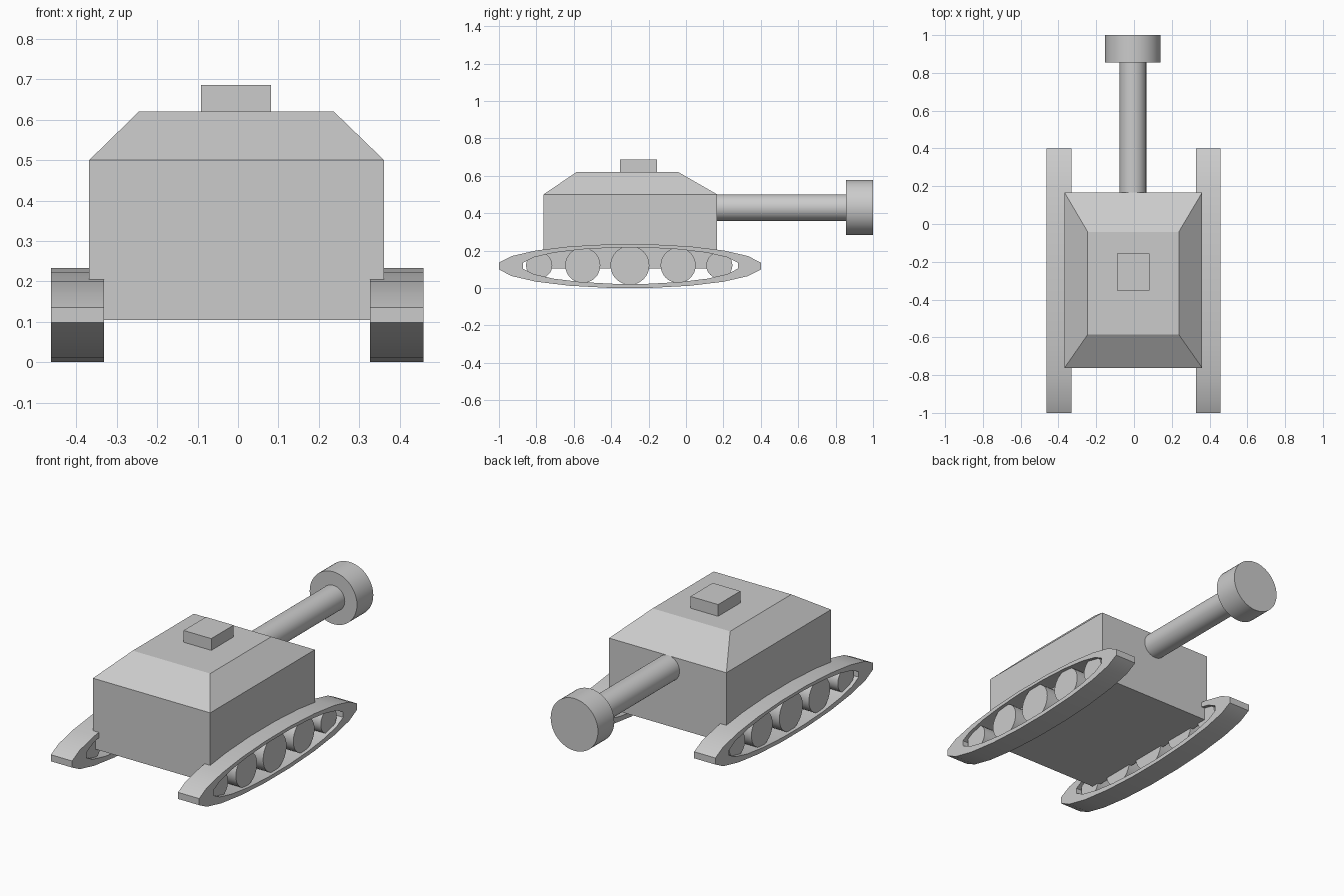
import bpy, bmesh, math

if "Cube" in bpy.data.objects:
    bpy.data.objects.remove(bpy.data.objects["Cube"])

CX = -0.004  # body centre line


def make(name, verts, faces, smooth=False):
    me = bpy.data.meshes.new(name)
    me.from_pydata(verts, [], faces)
    bm = bmesh.new()
    bm.from_mesh(me)
    bmesh.ops.recalc_face_normals(bm, faces=bm.faces)
    bm.to_mesh(me)
    bm.free()
    ob = bpy.data.objects.new(name, me)
    bpy.context.collection.objects.link(ob)
    if smooth:
        bpy.ops.object.select_all(action='DESELECT')
        ob.select_set(True)
        bpy.context.view_layer.objects.active = ob
        bpy.ops.object.shade_smooth_by_angle(angle=math.radians(30))
    return ob


def loft(name, rings, smooth=False):
    """Skin between equal-length vertex rings and cap both ends."""
    n = len(rings[0])
    verts = [v for r in rings for v in r]
    faces = [(k*n + i, k*n + (i+1) % n, (k+1)*n + (i+1) % n, (k+1)*n + i)
             for k in range(len(rings) - 1) for i in range(n)]
    faces += [tuple(range(n)), tuple(range(len(verts) - n, len(verts)))]
    return make(name, verts, faces, smooth)


def rect(x0, x1, y0, y1, z):
    return [(x0, y0, z), (x1, y0, z), (x1, y1, z), (x0, y1, z)]


def circle_y(r, y, z, n=48):
    return [(CX - 0.002 + r*math.cos(2*math.pi*i/n), y, z + r*math.sin(2*math.pi*i/n))
            for i in range(n)]


def ellipse_x(x, y, z, a, b, n, half=0.0):
    # half = 0.5 puts a flat edge at each end
    k = math.cos(math.pi/n) if half else 1
    return [(x, y + a/k*math.cos(2*math.pi*(i+half)/n), z + b*math.sin(2*math.pi*(i+half)/n))
            for i in range(n)]


# Hull with sloped upper deck
loft("hull", [rect(-0.368, 0.361, -0.762, 0.167, 0.105),
              rect(-0.368, 0.361, -0.762, 0.167, 0.5),
              rect(-0.245, 0.237, -0.585, -0.042, 0.62)])

# Hatch
loft("hatch", [rect(-0.091, 0.081, -0.353, -0.155, 0.61),
               rect(-0.091, 0.081, -0.353, -0.155, 0.686)])

# Gun barrel and muzzle
loft("barrel", [circle_y(0.071, 0.16, 0.43), circle_y(0.071, 0.86, 0.43)], True)
loft("muzzle", [circle_y(0.147, 0.855, 0.43), circle_y(0.147, 1.0, 0.43)], True)

# Tracks: open elliptical bands, with five wheels each
WHEELS = [(-0.785, 0.07), (-0.552, 0.094), (-0.30, 0.104), (-0.042, 0.094), (0.178, 0.07)]
N = 20
for side, xa, xb in (("left", -0.463, -0.331), ("right", 0.327, 0.459)):
    rings = [ellipse_x(xa, -0.3, 0.117, 0.7, 0.118, N, 0.5),
             ellipse_x(xb, -0.3, 0.117, 0.7, 0.118, N, 0.5),
             ellipse_x(xb, -0.297, 0.119, 0.575, 0.098, N, 0.5),
             ellipse_x(xa, -0.297, 0.119, 0.575, 0.098, N, 0.5)]
    verts = [v for r in rings for v in r]
    faces = [(k*N + i, k*N + (i+1) % N, (k+1) % 4*N + (i+1) % N, (k+1) % 4*N + i)
             for k in range(4) for i in range(N)]
    make(side + "_track", verts, faces, True)
    for j, (y, r) in enumerate(WHEELS):
        loft(f"{side}_wheel_{j+1}", [ellipse_x(xa + 0.02, y, 0.121, r, r, 32),
                                     ellipse_x(xb - 0.02, y, 0.121, r, r, 32)], True)
